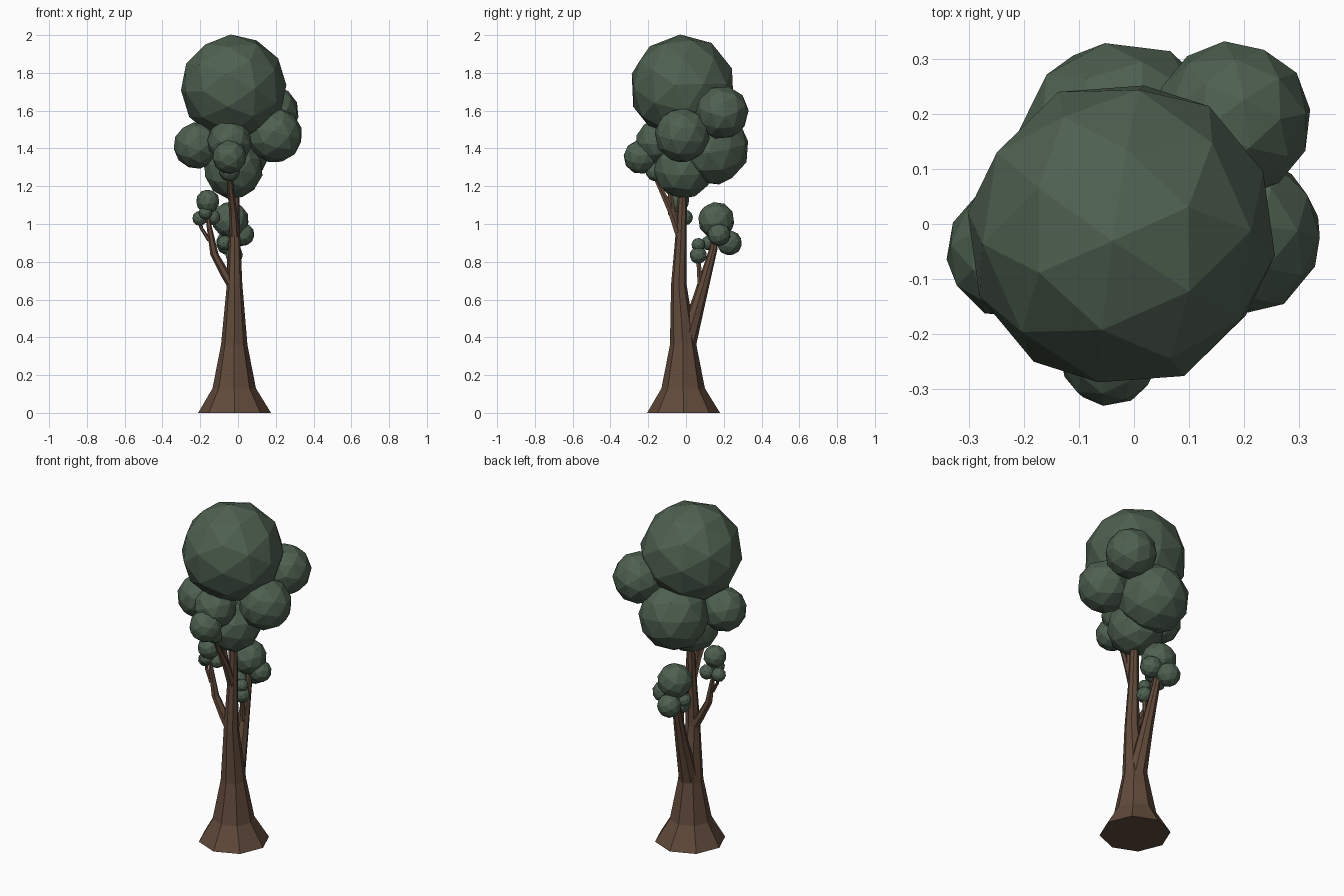
import bpy, bmesh, math, random
from mathutils import Vector, Euler

if "Cube" in bpy.data.objects:
    bpy.data.objects.remove(bpy.data.objects["Cube"])

random.seed(4)


def material(name, rgb):
    m = bpy.data.materials.new(name)
    m.diffuse_color = (*rgb, 1)
    m.use_nodes = True
    m.node_tree.nodes["Principled BSDF"].inputs["Base Color"].default_value = m.diffuse_color
    return m


BARK = material("brown bark", (0.118, 0.068, 0.043))
LEAF = material("dark green leaves", (0.076, 0.117, 0.08))


def finish(bm, name, mat):
    bmesh.ops.recalc_face_normals(bm, faces=bm.faces)
    me = bpy.data.meshes.new(name)
    bm.to_mesh(me)
    bm.free()
    me.materials.append(mat)
    ob = bpy.data.objects.new(name, me)
    bpy.context.collection.objects.link(ob)


def limb(name, path, sides):
    """Flat-sided tapering tube; path holds (x, y, z, radius), rings stay level."""
    bm = bmesh.new()
    rings = []
    for x, y, z, r in path:
        rings.append([bm.verts.new((x + r * math.cos(a), y + r * math.sin(a), z))
                      for a in (i * math.tau / sides for i in range(sides))])
    for a, b in zip(rings, rings[1:]):
        for i in range(sides):
            j = (i + 1) % sides
            bm.faces.new((a[i], a[j], b[j], b[i]))
    bm.faces.new(rings[0][::-1])
    bm.faces.new(rings[-1])
    finish(bm, name, BARK)


def foliage(name, balls):
    """Cluster of faceted balls (x, y, z, radius), each turned at random."""
    bm = bmesh.new()
    for x, y, z, r in balls:
        rot = Euler([random.uniform(0, 6.28) for _ in range(3)]).to_matrix()
        ball = bmesh.ops.create_icosphere(bm, subdivisions=2, radius=r)
        for v in ball["verts"]:
            v.co = rot @ v.co + Vector((x, y, z))
    finish(bm, name, LEAF)


# Trunk with flared foot, and the branches
limb("trunk", [(-.018, -.013, 0, .193), (-.02, -.015, .13, .115), (-.02, -.015, .36, .07),
               (-.018, -.038, .68, .041), (-.018, -.026, .95, .029), (-.018, -.015, 1.25, .022)], 8)
limb("back_branch", [(-.02, -.002, .36, .056), (-.025, .075, .62, .036), (-.035, .145, .87, .022),
                     (-.04, .16, 1.0, .015)], 8)
limb("back_twig", [(-.02, .055, .53, .022), (-.02, .078, .66, .018), (-.02, .065, .82, .012)], 6)
limb("left_branch", [(-.02, -.035, .66, .032), (-.065, -.035, .73, .028), (-.125, -.035, .84, .022),
                     (-.155, -.035, 1.0, .013), (-.16, -.035, 1.1, .01)], 6)
limb("left_twig", [(-.15, -.035, .91, .013), (-.195, -.02, .98, .01), (-.2, -.015, 1.02, .008)], 6)
limb("front_branch", [(-.018, -.03, .93, .026), (-.025, -.075, 1.06, .022),
                      (-.04, -.135, 1.19, .016), (-.045, -.2, 1.33, .012)], 6)
limb("front_twig", [(-.025, -.07, 1.05, .016), (-.035, -.085, 1.18, .015), (-.045, -.14, 1.38, .012)], 6)

# Leaf clusters
foliage("crown", [(-.023, -.018, 1.722, .282), (-.218, -.05, 1.415, .124), (.195, -.02, 1.47, .147),
                  (.18, .19, 1.59, .143), (-.02, .14, 1.4, .195), (-.025, -.015, 1.29, .158)])
foliage("front_leaves", [(-.045, -.15, 1.435, .118), (-.045, -.24, 1.355, .091), (-.045, -.16, 1.28, .055)])
foliage("left_leaves", [(-.16, -.045, 1.12, .063), (-.202, -.02, 1.03, .04), (-.135, -.005, 1.035, .042),
                        (-.172, -.06, 1.06, .036)])
foliage("back_leaves", [(-.04, .16, 1.02, .098), (-.05, .23, .9, .067), (.025, .175, .945, .062),
                        (-.07, .12, .9, .04), (-.02, .065, .835, .046), (-.02, .065, .89, .036)])
